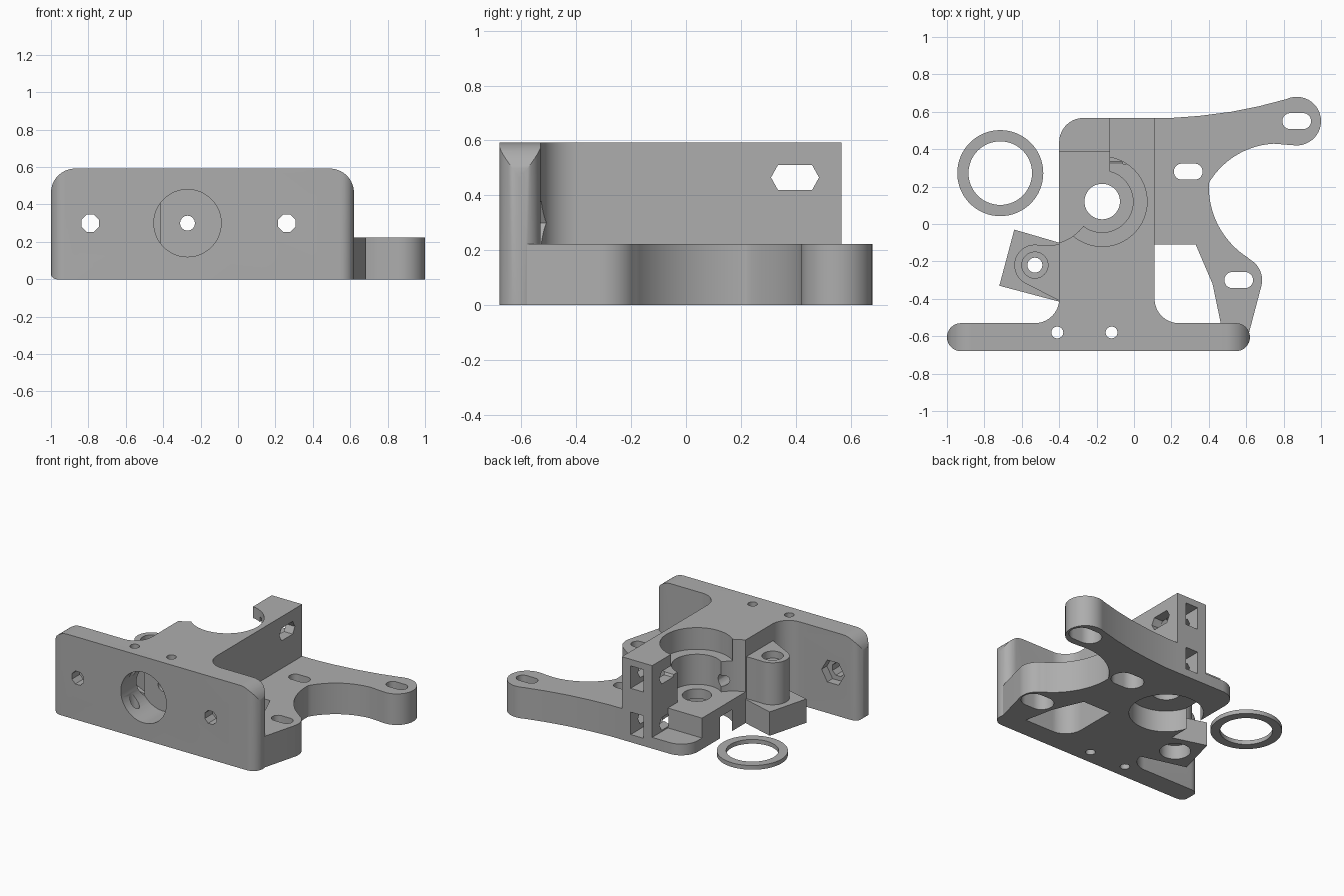
import bpy, bmesh
from math import sin, cos, radians, pi
from mathutils import Matrix

old = bpy.data.objects.get("Cube")
if old:
    bpy.data.objects.remove(old)

grey = bpy.data.materials.new("light_grey")
grey.use_nodes = True
colour = (0.42, 0.42, 0.42, 1)
grey.diffuse_color = colour
grey.node_tree.nodes["Principled BSDF"].inputs["Base Color"].default_value = colour

H, BASE = 0.592, 0.222          # body and base heights
Z, Y, X = "Z", "Y", "X"


def arc(cx, cy, r, a0, a1, n=16):
    return [(cx + r * cos(radians(a0 + (a1 - a0) * i / n)),
             cy + r * sin(radians(a0 + (a1 - a0) * i / n))) for i in range(n + 1)]


def circle(cx, cy, r, n=48, turn=0):
    return arc(cx, cy, r, turn, turn + 360, n)[:-1]


def rect(x0, x1, y0, y1):
    return [(x0, y0), (x1, y0), (x1, y1), (x0, y1)]


def slot(cx, cy, half, r):
    return arc(cx + half, cy, r, -90, 90) + arc(cx - half, cy, r, 90, 270)


def prism(name, pts, lo, hi, axis=Z):
    """Extrude a closed profile along an axis; profiles are (x,y), (x,z) or (y,z)."""
    place = {Z: lambda a, b, h: (a, b, h),
             Y: lambda a, b, h: (a, h, b),
             X: lambda a, b, h: (h, a, b)}[axis]
    bm = bmesh.new()
    face = bm.faces.new([bm.verts.new(place(a, b, lo)) for a, b in pts])
    top = bmesh.ops.extrude_face_region(bm, geom=[face])["geom"]
    verts = [v for v in top if isinstance(v, bmesh.types.BMVert)]
    bmesh.ops.translate(bm, verts=verts, vec=place(0, 0, hi - lo))
    bmesh.ops.recalc_face_normals(bm, faces=bm.faces)
    mesh = bpy.data.meshes.new(name)
    bm.to_mesh(mesh)
    bm.free()
    mesh.materials.append(grey)
    obj = bpy.data.objects.new(name, mesh)
    bpy.context.collection.objects.link(obj)
    return obj


def combine(target, tool, operation):
    mod = target.modifiers.new("combine", "BOOLEAN")
    mod.operation, mod.object, mod.solver = operation, tool, "EXACT"
    bpy.ops.object.select_all(action="DESELECT")
    bpy.context.view_layer.objects.active = target
    target.select_set(True)
    bpy.ops.object.modifier_apply(modifier=mod.name)
    bpy.data.objects.remove(tool)


def cut(target, pts, lo, hi, axis=Z):
    combine(target, prism("cutter", pts, lo, hi, axis), "DIFFERENCE")


# Base with two mounting arms
outline = [(0, -0.6), (0.61, -0.6)]
outline += arc(0.56, -0.3, 0.125, -15, 60)
outline += arc(0.85, 0.2, 0.45, 238, 178, 20)
outline += arc(0.77, 0, 0.43, 149, 93, 20)
outline += arc(0.87, 0.55, 0.13, -95, 115, 24)
outline += [(0.67, 0.63), (0.52, 0.6), (0.35, 0.578), (0.2, 0.567), (0, 0.567)]
base = prism("base_arms", outline, 0, BASE)
cut(base, [(0.05, -0.11), (0.33, -0.11), (0.42, -0.32), (0.47, -0.56), (0.05, -0.56)],
    -0.1, 0.4)

# Main block with filleted foot
plan = [(-0.53, -0.6), (0.24, -0.6)]
plan += arc(0.24, -0.4, 0.13, 270, 180)
plan += [(0.11, 0.567)]
plan += arc(-0.27, 0.437, 0.13, 90, 180)
plan += arc(-0.53, -0.4, 0.13, 0, -90)
body = prism("extruder_body", plan, 0, H)

# Front flange, rounded both in plan and in elevation
r = 0.13
front = arc(-0.97, 0.03, 0.03, 180, 270, 6) + [(0.62, 0)]
front += arc(0.62 - r, H - r, r, 0, 90) + arc(-1 + r, H - r, r, 90, 180)
flange = prism("flange", front, -0.68, -0.53, Y)
ends = arc(0.545, -0.605, 0.075, -90, 90) + arc(-0.925, -0.605, 0.075, 90, 270)
combine(flange, prism("flange_plan", ends, -0.1, 1), "INTERSECT")

# Hinge bracket and boss
bracket = prism("bracket", [(-0.64, -0.03), (-0.72, -0.33), (-0.4, -0.415), (-0.3, -0.415),
                            (-0.3, -0.1), (-0.4, -0.1)], 0, 0.17)
boss = prism("boss", arc(-0.53, -0.22, 0.11, 80, 240) + [(-0.4, -0.41), (-0.3, -0.41),
                                                         (-0.3, -0.11)], 0.05, 0.47)
for part in (base, flange, bracket, boss):
    combine(body, part, "UNION")

# Open corner, idler clearance and shaft bearing seats
sx, sy = -0.17, 0.12
cut(body, rect(-0.6, -0.13, 0.39, 0.7), 0.08, 1)
cut(body, rect(-0.6, -0.13, sy, 0.45), BASE, 1)
cut(body, circle(-0.47, 0.14, 0.25, 64), BASE, 1)
cut(body, circle(sx, sy, 0.24, 64), 0.437, 1)
cut(body, circle(sx, sy, 0.165), BASE, 1)
cut(body, circle(sx, sy, 0.095), -0.1, 1)
cut(body, circle(sx, sy, 0.24, 64), -0.1, 0.153)

# Hot end socket and filament path
cut(body, circle(-0.27, 0.3, 0.18), -0.8, -0.46, Y)
cut(body, circle(-0.27, 0.3, 0.04, 16), -0.8, 0.8, Y)

# Flange bolts with nut traps, and clamp pin holes
for x in (-0.79, 0.26):
    cut(body, circle(x, 0.3, 0.05, 8, 22.5), -0.8, -0.4, Y)
    cut(body, circle(x, 0.3, 0.09, 6), -0.59, -0.5, Y)
for x in (-0.41, -0.12):
    cut(body, circle(x, -0.58, 0.032, 16), -0.1, 1)

# Tension bolt holes and nut slots in the rear column
for z in (0.465, 0.135):
    hexes = [(0.31, z), (0.335, z - 0.045), (0.46, z - 0.045), (0.485, z),
             (0.46, z + 0.045), (0.335, z + 0.045)]
    cut(body, hexes, -0.135 if z < 0.2 else -0.3, 0.2, X)
    cut(body, rect(-0.06, 0.04, z - 0.08, z + 0.08), 0.32, 0.7, Y)

# Motor slots, wider on the underside
for x, y in ((0.87, 0.55), (0.29, 0.28), (0.56, -0.3)):
    cut(body, slot(x, y, 0.034, 0.043), -0.1, 0.4)
    cut(body, slot(x, y, 0.034, 0.08), -0.1, 0.12)

# Hinge bolt bore
for radius, lo, hi in ((0.04, -0.1, 0.6), (0.07, 0.42, 0.6), (0.1, -0.1, 0.1)):
    cut(body, circle(-0.53, -0.22, radius, 32), lo, hi)

# Loose spacer ring
ring = prism("spacer_ring", circle(-0.715, 0.272, 0.23, 64), 0, 0.03)
cut(ring, circle(-0.715, 0.272, 0.17, 64), -0.1, 0.1)

for obj in (body, ring):
    bpy.ops.object.select_all(action="DESELECT")
    bpy.context.view_layer.objects.active = obj
    obj.select_set(True)
    bpy.ops.object.shade_smooth_by_angle(angle=radians(30))
